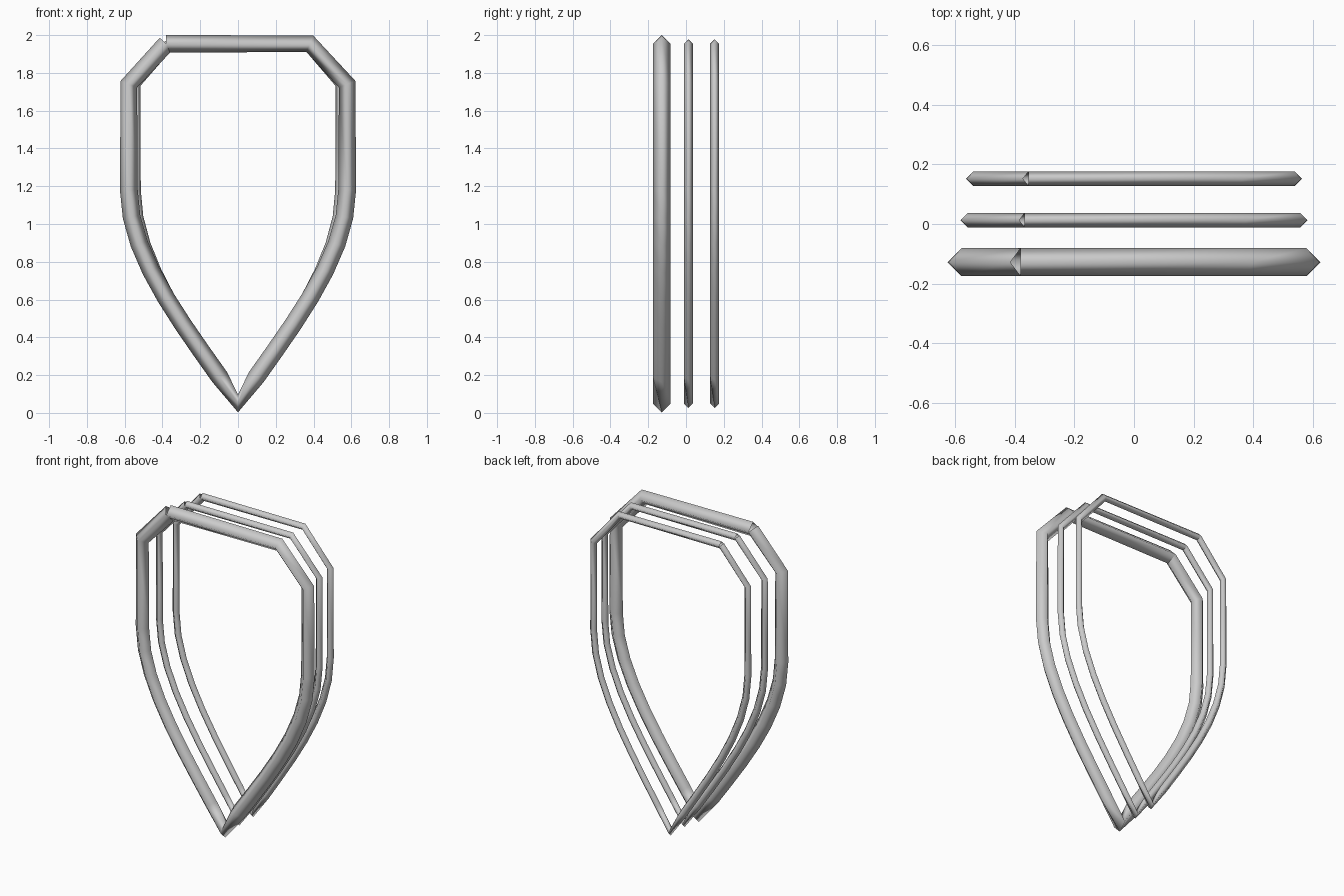
import bpy
import math

if "Cube" in bpy.data.objects:
    bpy.data.objects.remove(bpy.data.objects["Cube"])

grey = bpy.data.materials.new("plain_grey")
grey.diffuse_color = (0.6, 0.6, 0.6, 1)
grey.use_nodes = True
grey.node_tree.nodes["Principled BSDF"].inputs["Base Color"].default_value = grey.diffuse_color

# Shield outline (x, z), open at the top-left corner: point, left handle, right handle
# None gives a straight (vector) handle
TOP, SIDE, TIP = 1.954, 0.578, 0.05
OUTLINE = [
    ((-0.38, TOP), None, None),
    ((0.38, TOP), None, None),
    ((SIDE, 1.74), None, None),
    ((SIDE, 1.18), None, (SIDE, 0.80)),
    ((0, TIP), (0.25, 0.42), (-0.25, 0.42)),
    ((-SIDE, 1.18), (-SIDE, 0.80), None),
    ((-SIDE, 1.74), None, None),
    ((-0.38, TOP), None, None),
]


def shield_ring(name, y, width, radius):
    """Sweep a four-sided smooth tube along the shield outline."""
    curve = bpy.data.curves.new(name + "_path", 'CURVE')
    curve.dimensions = '3D'
    curve.twist_mode = 'Z_UP'
    curve.fill_mode = 'FULL'
    curve.bevel_depth = radius
    curve.bevel_resolution = 0
    curve.resolution_u = 8
    spline = curve.splines.new('BEZIER')
    spline.bezier_points.add(len(OUTLINE) - 1)
    for bp, (co, left, right) in zip(spline.bezier_points, OUTLINE):
        bp.handle_left_type = 'FREE' if left else 'VECTOR'
        bp.handle_right_type = 'FREE' if right else 'VECTOR'
        bp.co = (co[0] * width, co[1], 0)
        for attr, h in (("handle_left", left), ("handle_right", right)):
            h = h or co
            setattr(bp, attr, (h[0] * width, h[1], 0))
    path = bpy.data.objects.new(name + "_path", curve)
    bpy.context.collection.objects.link(path)

    # turn the sweep into a mesh and stand it upright
    bpy.context.view_layer.update()
    deps = bpy.context.evaluated_depsgraph_get()
    mesh = bpy.data.meshes.new_from_object(path.evaluated_get(deps))
    bpy.data.objects.remove(path)
    mesh.materials.clear()
    mesh.materials.append(grey)
    mesh.shade_smooth()
    ring = bpy.data.objects.new(name, mesh)
    ring.rotation_euler.x = math.pi / 2
    ring.location.y = y
    bpy.context.collection.objects.link(ring)


# Thick front rim and two thinner, slightly narrower rings behind it
shield_ring("front_rim", -0.128, 1.0, 0.047)
shield_ring("middle_ring", 0.013, 0.965, 0.024)
shield_ring("back_ring", 0.152, 0.932, 0.024)
